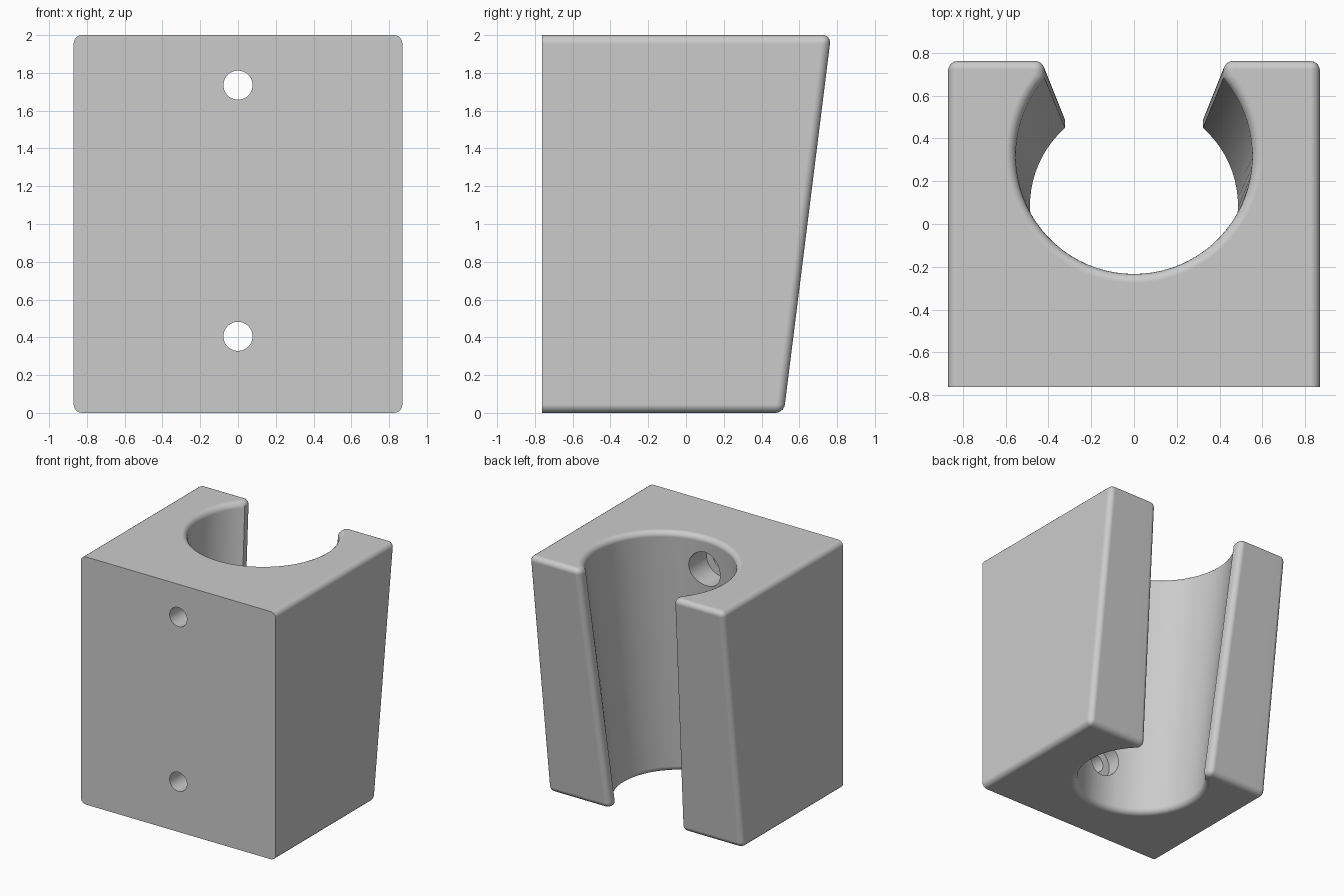
import bpy, bmesh, math

cube = bpy.data.objects.get("Cube")
if cube:
    bpy.data.objects.remove(cube, do_unlink=True)

HALF_W, FRONT, HEIGHT = 0.87, -0.762, 2.0
FILLET, ARC_STEPS = 0.045, 56

grey = bpy.data.materials.new("plain grey")
grey.use_nodes = True
colour = (0.6, 0.6, 0.6, 1)
grey.diffuse_color = colour
grey.node_tree.nodes["Principled BSDF"].inputs["Base Color"].default_value = colour


def section(back, slot, centre, radius):
    """Block outline with a round bore that opens through a slot at the back."""
    start = math.acos(slot / radius)
    sweep = math.pi + 2 * start
    arc = []
    for i in range(ARC_STEPS + 1):
        a = start - sweep * i / ARC_STEPS
        arc.append((radius * math.cos(a), centre + radius * math.sin(a)))
    return ([(-HALF_W, FRONT), (HALF_W, FRONT), (HALF_W, back), (slot, back)]
            + arc + [(-slot, back), (-HALF_W, back)])


# Block body: leaning back, tapered and tilted bore
bm = bmesh.new()
lower = [bm.verts.new((x, y, 0)) for x, y in section(0.518, 0.32, 0.08, 0.485)]
upper = [bm.verts.new((x, y, HEIGHT)) for x, y in section(0.768, 0.42, 0.325, 0.555)]
bm.faces.new(list(reversed(lower)))
bm.faces.new(upper)
count = len(lower)
for i in range(count):
    j = (i + 1) % count
    bm.faces.new((lower[i], lower[j], upper[j], upper[i]))
bmesh.ops.recalc_face_normals(bm, faces=bm.faces[:])

# Rounded edges everywhere except round the flat mounting face
rounded = [e for e in bm.edges
           if e.calc_face_angle(0) > math.radians(55)
           and not all(v.co.y < FRONT + 0.01 for v in e.verts)]
bmesh.ops.bevel(bm, geom=rounded, offset=FILLET, offset_type='OFFSET',
                segments=5, profile=0.5, affect='EDGES', clamp_overlap=False)
mesh = bpy.data.meshes.new("holder_block")
bm.to_mesh(mesh)
bm.free()
mesh.materials.append(grey)
block = bpy.data.objects.new("holder_block", mesh)
bpy.context.collection.objects.link(block)


def drill(radius, y0, y1, z):
    """Cut a round hole along y."""
    bpy.ops.mesh.primitive_cylinder_add(
        vertices=48, radius=radius, depth=y1 - y0,
        location=(0, (y0 + y1) / 2, z), rotation=(math.pi / 2, 0, 0))
    cutter = bpy.context.object
    cutter.name = "hole_cutter"
    cutter.hide_render = True
    cutter.data.materials.append(grey)
    mod = block.modifiers.new("hole", 'BOOLEAN')
    mod.operation, mod.solver, mod.object = 'DIFFERENCE', 'EXACT', cutter
    bpy.ops.object.select_all(action='DESELECT')
    block.select_set(True)
    bpy.context.view_layer.objects.active = block
    bpy.ops.object.modifier_apply(modifier=mod.name)
    bpy.data.objects.remove(cutter, do_unlink=True)


# Screw holes with wider recesses for the screw heads
for z in (0.405, 1.735):
    drill(0.14, -0.46, 0.1, z)
    drill(0.077, -0.9, 0.05, z)

bpy.ops.object.select_all(action='DESELECT')
block.select_set(True)
bpy.context.view_layer.objects.active = block
bpy.ops.object.shade_smooth_by_angle(angle=math.radians(30))
weighted = block.modifiers.new("clean_normals", 'WEIGHTED_NORMAL')
weighted.keep_sharp = True
